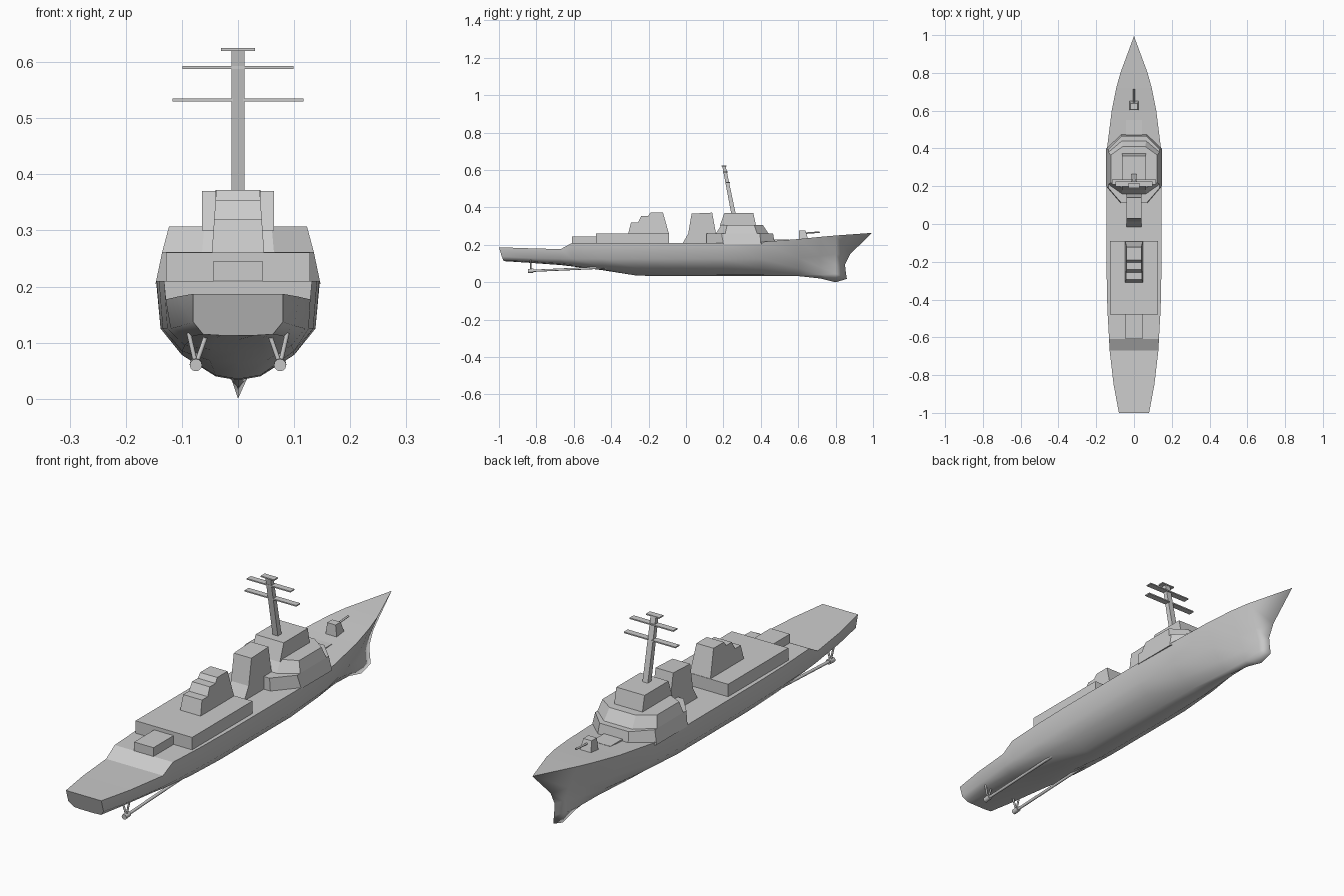
import bpy
import bmesh
from math import radians
from mathutils import Vector

if "Cube" in bpy.data.objects:
    bpy.data.objects.remove(bpy.data.objects["Cube"])

GREY = (0.6, 0.6, 0.6, 1)
paint = bpy.data.materials.new("ship grey")
paint.use_nodes = True
paint.diffuse_color = GREY
paint.node_tree.nodes["Principled BSDF"].inputs["Base Color"].default_value = GREY


def finish(name, bm):
    """Turn a bmesh into a painted object."""
    bmesh.ops.recalc_face_normals(bm, faces=bm.faces)
    mesh = bpy.data.meshes.new(name)
    bm.to_mesh(mesh)
    bm.free()
    mesh.materials.append(paint)
    obj = bpy.data.objects.new(name, mesh)
    bpy.context.collection.objects.link(obj)
    return obj


def loft(name, bottom, top):
    """Close a solid between two matching rings of points."""
    bm = bmesh.new()
    low = [bm.verts.new(p) for p in bottom]
    high = [bm.verts.new(p) for p in top]
    bm.faces.new(low)
    bm.faces.new(high)
    for i in range(len(low)):
        j = (i + 1) % len(low)
        bm.faces.new((low[i], low[j], high[j], high[i]))
    return finish(name, bm)


def block(name, w, y0, y1, z0, z1, x=0):
    ring = [(x - w, y0), (x + w, y0), (x + w, y1), (x - w, y1)]
    return loft(name, [(*p, z0) for p in ring], [(*p, z1) for p in ring])


def side_profile(name, profile, width):
    """Extrude a (y, z) outline sideways; width(z) gives the half width."""
    return loft(name, [(-width(z), y, z) for y, z in profile],
                [(width(z), y, z) for y, z in profile])


def octagon(w, nose, y_back, y_rear, y_fore, y_front, z):
    half = [(nose, y_back), (w, y_rear), (w, y_fore), (nose, y_front)]
    return [(x, y, z) for x, y in half] + [(-x, y, z) for x, y in reversed(half)]


def rod(name, a, b, radius, sides=12):
    a, b = Vector(a), Vector(b)
    bm = bmesh.new()
    bmesh.ops.create_cone(bm, cap_ends=True, segments=sides, radius1=radius,
                          radius2=radius, depth=(b - a).length)
    turn = (b - a).to_track_quat("Z", "Y").to_matrix()
    bmesh.ops.rotate(bm, verts=bm.verts, matrix=turn)
    bmesh.ops.translate(bm, verts=bm.verts, vec=(a + b) / 2)
    for f in bm.faces:
        f.smooth = len(f.verts) == 4
    return finish(name, bm)


# Hull: each station is y, keel height, then (half width, height) from deck edge to bilge
stations = [
    (-.85, .105, (.108, .182), (.1, .13), (.08, .112), (.04, .108)),
    (-.67, .092, (.129, .177), (.12, .125), (.09, .1), (.045, .095)),
    (-.61, .085, (.132, .21), (.126, .125), (.095, .095), (.045, .087)),
    (-.45, .065, (.141, .21), (.134, .125), (.1, .085), (.05, .068)),
    (-.26, .035, (.145, .21), (.138, .125), (.1, .078), (.04, .042)),
    (.2, .033, (.146, .21), (.138, .125), (.1, .078), (.04, .04)),
    (.4, .033, (.143, .215), (.125, .125), (.08, .075), (.035, .04)),
    (.6, .033, (.118, .231), (.085, .13), (.05, .075), (.02, .04)),
    (.72, .02, (.094, .243), (.052, .14), (.026, .08), (.018, .04)),
    (.8, 0, (.072, .25), (.03, .15), (.013, .095), (.015, .045)),
]
rows = [[(x, y, z) for x, z in pts] + [(0, y, keel)] for y, keel, *pts in stations]
transom = [(.08, -1, .187), (.08, -.985, .137), (.062, -.975, .115),
           (.03, -.975, .113), (0, -.975, .113)]
stem = [(0, .995, .264), (0, .877, .15), (0, .85, .095), (0, .855, .05), (0, .86, .018)]
rows = [transom] + rows + [stem]

bm = bmesh.new()
rings = []
for row in rows:
    port = [bm.verts.new(p) for p in row]
    star = [v if v.co.x == 0 else bm.verts.new((-v.co.x, v.co.y, v.co.z)) for v in port]
    rings.append(port + star[-2::-1])
for a, b in zip(rings, rings[1:]):
    for i in range(len(a) - 1):
        quad = dict.fromkeys((a[i], a[i + 1], b[i + 1], b[i]))
        bm.faces.new(quad).smooth = True
    bm.faces.new(dict.fromkeys((a[0], b[0], b[-1], a[-1])))
bm.faces.new(rings[0])
finish("hull", bm)

# Aft deckhouses
block("hangar", .128, -.48, -.09, .2, .261)
block("aft_locker", .044, -.61, -.48, .2, .246)

# Funnels
side_profile("aft_funnel", [(-.31, .255), (-.294, .32), (-.257, .32), (-.24, .353),
                            (-.203, .353), (-.19, .372), (-.123, .372), (-.09, .255)],
             lambda z: .047 - .07 * (z - .255))
side_profile("fore_funnel", [(-.02, .205), (.012, .26), (.03, .367), (.14, .372),
                             (.16, .262), (.16, .205)],
             lambda z: .04)

# Bridge: two octagonal decks under a tapered tower
loft("lower_bridge", octagon(.147, .07, .11, .2, .4, .476, .205),
     octagon(.135, .066, .11, .19, .395, .465, .262))
loft("upper_bridge", octagon(.135, .064, .16, .21, .38, .44, .262),
     octagon(.123, .06, .19, .22, .365, .41, .307))
loft("bridge_tower", [(-.064, .18, .3), (.064, .18, .3), (.064, .375, .3), (-.064, .375, .3)],
     [(-.064, .205, .37), (.064, .205, .37), (.064, .36, .37), (-.064, .36, .37)])

# Raked mast with yards
side_profile("mast", [(.242, .365), (.266, .365), (.212, .622), (.194, .622)],
             lambda z: .012)
block("mast_cap", .03, .19, .216, .62, .625)
block("upper_yard", .099, .198, .224, .588, .593)
for x, side in ((.063, "left"), (-.063, "right")):
    block(side + "_lower_yard", .054, .21, .236, .53, .535, x)

# Foredeck hatch and gun
block("foredeck_hatch", .042, .46, .55, .21, .228)
loft("gun_turret", [(-.026, .603, .225), (.026, .603, .225), (.026, .655, .225), (-.026, .655, .225)],
     [(-.019, .605, .278), (.019, .605, .278), (.019, .638, .278), (-.019, .638, .278)])
rod("gun_barrel", (0, .63, .262), (0, .715, .268), .004, 8)

# Propeller shafts with hubs and V struts
for s, side in ((1, "left"), (-1, "right")):
    x = s * .075
    rod(side + "_shaft", (x, -.83, .061), (x, -.4, .08), .006)
    rod(side + "_hub", (x, -.845, .06), (x, -.815, .062), .011)
    for k, foot in (("inner", .055), ("outer", .088)):
        rod(side + "_" + k + "_strut", (x, -.83, .061), (s * foot, -.83, .118), .004, 8)
